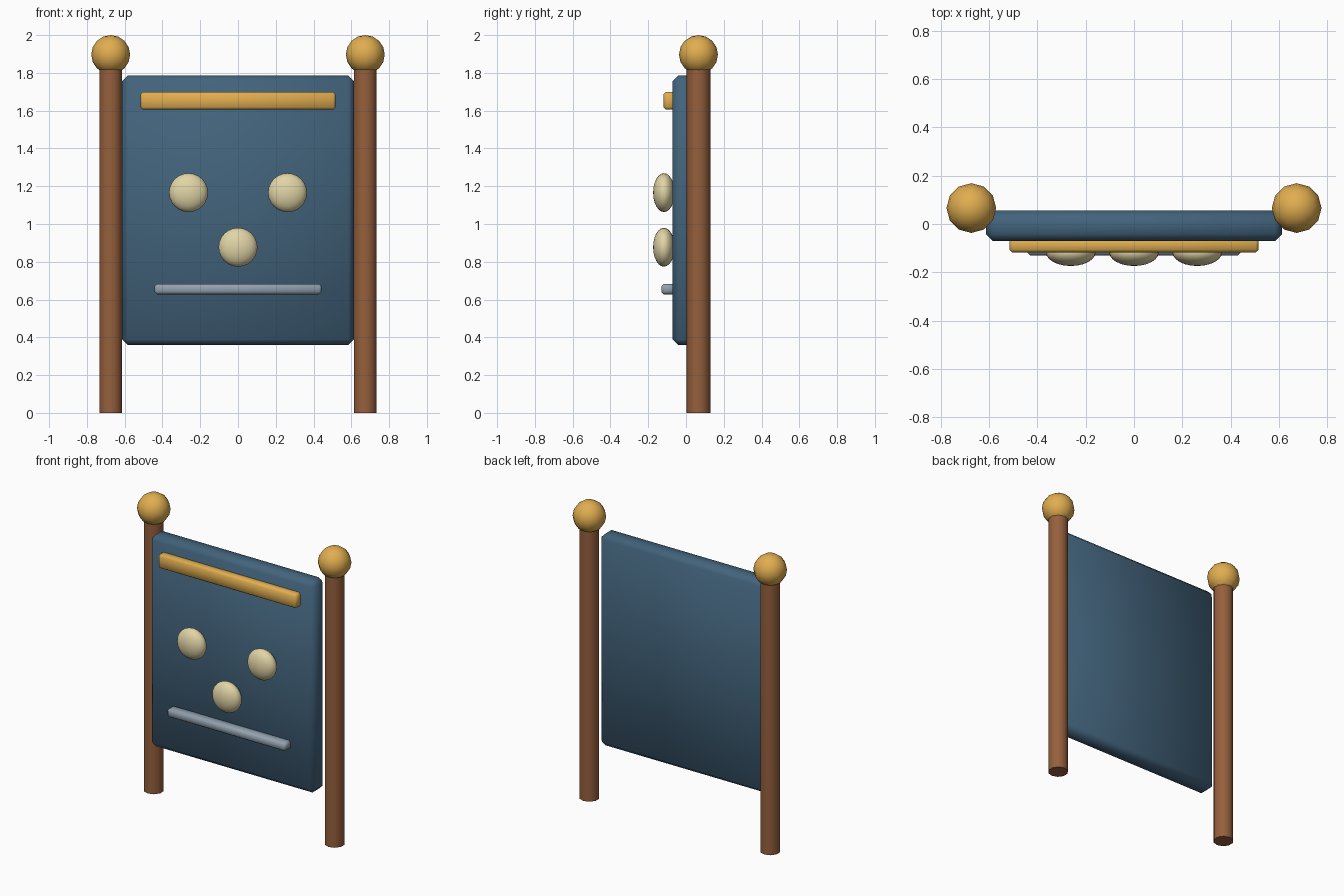
import bpy
import math

cube = bpy.data.objects.get("Cube")
if cube:
    bpy.data.objects.remove(cube, do_unlink=True)


def material(name, rgb):
    m = bpy.data.materials.new(name)
    m.use_nodes = True
    m.diffuse_color = (*rgb, 1)
    m.node_tree.nodes["Principled BSDF"].inputs["Base Color"].default_value = (*rgb, 1)
    return m


BLUE = material("slate blue", (0.055, 0.125, 0.2))
GOLD = material("gold", (0.75, 0.42, 0.08))
WOOD = material("brown wood", (0.3, 0.115, 0.045))
CREAM = material("cream", (0.75, 0.66, 0.38))
STEEL = material("steel grey", (0.29, 0.36, 0.43))


def finish(name, mat):
    ob = bpy.context.object
    ob.name = name
    ob.data.materials.append(mat)
    bpy.ops.object.transform_apply(location=False, rotation=True, scale=True)
    return ob


def smooth():
    bpy.ops.object.shade_smooth_by_angle(angle=math.radians(60))


def slab(name, half_width, y_range, z_range, bevel, mat):
    """Chamfered box centred on x = 0."""
    (y0, y1), (z0, z1) = y_range, z_range
    bpy.ops.mesh.primitive_cube_add(size=1, location=(0, (y0 + y1) / 2, (z0 + z1) / 2))
    bpy.context.object.scale = (2 * half_width, y1 - y0, z1 - z0)
    ob = finish(name, mat)
    mod = ob.modifiers.new("chamfer", 'BEVEL')
    mod.width = bevel
    mod.segments = 1
    bpy.ops.object.modifier_apply(modifier=mod.name)
    smooth()


def ball(name, loc, radius, depth, segments, rings, mat, tilt=0):
    """Sphere, flattened along its own axis to the given half depth."""
    bpy.ops.mesh.primitive_uv_sphere_add(segments=segments, ring_count=rings,
                                         radius=radius, location=loc,
                                         rotation=(tilt, 0, 0))
    bpy.context.object.scale = (1, 1, depth / radius)
    finish(name, mat)
    smooth()


# Board and the bars on its front
slab("board", 0.614, (-0.071, 0.055), (0.36, 1.785), 0.03, BLUE)
slab("top_bar", 0.516, (-0.118, -0.055), (1.606, 1.7), 0.012, GOLD)
slab("lower_bar", 0.442, (-0.13, -0.06), (0.628, 0.683), 0.012, STEEL)

# Posts with ball finials
for side, sx in (("left", 1), ("right", -1)):
    bpy.ops.mesh.primitive_cylinder_add(vertices=10, radius=0.063, depth=1.85,
                                        location=(sx * 0.674, 0.066, 0.925))
    finish(side + "_post", WOOD)
    smooth()
    ball(side + "_finial", (sx * 0.674, 0.066, 1.897), 0.103, 0.103, 12, 8, GOLD)

# Flattened round knobs
for name, x, z in (("left_knob", 0.262, 1.166), ("right_knob", -0.262, 1.166),
                   ("lower_knob", 0, 0.877)):
    ball(name, (x, -0.117, z), 0.103, 0.057, 24, 12, CREAM, math.pi / 2)
